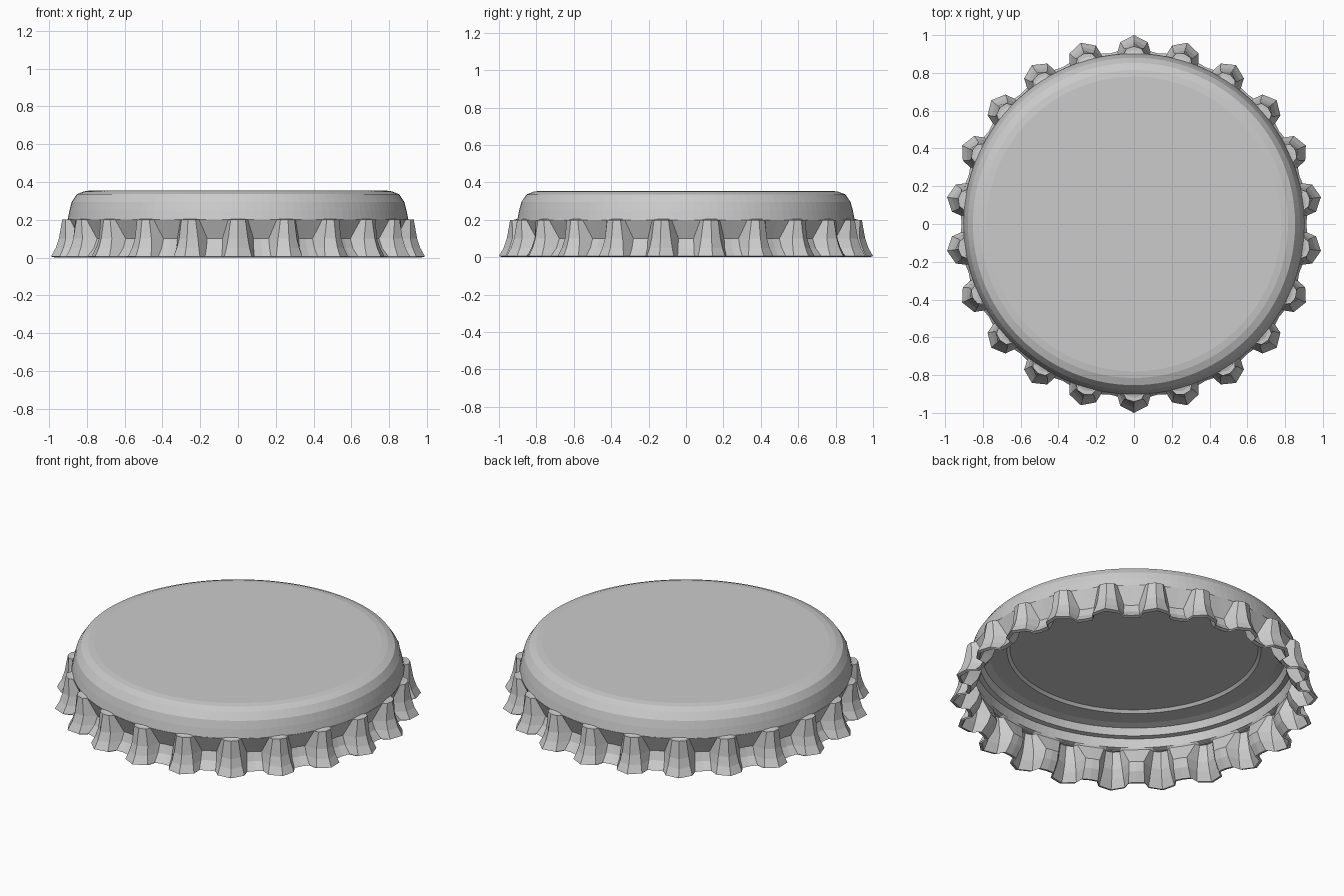
import bpy, bmesh, math

if "Cube" in bpy.data.objects:
    bpy.data.objects.remove(bpy.data.objects["Cube"])

TEETH = 22
STEP = 360 / TEETH
EVEN = (0, STEP / 6, STEP / 3, STEP / 2)


def round_ring(r, z):
    return [(r, d, z) for d in EVEN]


def pleat_ring(z, radii, b_deg, c_deg):
    # crest, crest edge, flank foot, valley centre
    return list(zip(radii, (0, b_deg, c_deg, STEP / 2), (z,) * 4))


def build_shell(name, rings):
    bm = bmesh.new()
    loops = []
    for half in rings:
        loop = []
        for t in range(TEETH):
            cols = [(r, d, z) for r, d, z in half]
            cols += [(r, STEP - d, z) for r, d, z in (half[2], half[1])]
            for r, d, z in cols:
                a = math.radians(-90 + t * STEP + d)
                loop.append(bm.verts.new((r * math.cos(a), r * math.sin(a), z)))
        loops.append(loop)
    n = len(loops[0])
    for lo, hi in zip(loops, loops[1:]):
        for i in range(n):
            j = (i + 1) % n
            bm.faces.new((lo[i], lo[j], hi[j], hi[i]))
    bm.faces.new(loops[0])
    bm.faces.new(loops[-1])
    bmesh.ops.recalc_face_normals(bm, faces=bm.faces)
    me = bpy.data.meshes.new(name)
    bm.to_mesh(me)
    bm.free()
    ob = bpy.data.objects.new(name, me)
    bpy.context.collection.objects.link(ob)
    return ob


# Outer dome, from the flat top down to the ledge above the pleats
dome = [(0.78, 0.355), (0.815, 0.35), (0.853, 0.335), (0.88, 0.295),
        (0.892, 0.25), (0.902, 0.2)]
# Flared pleats: height, radii of the four columns, angles of crest edge and foot
pleats = [(0.2, (0.94, 0.93, 0.906, 0.904), 2.4, 3.3),
          (0.1, (0.958, 0.93, 0.862, 0.858), 3.2, 5.5),
          (0.05, (0.975, 0.945, 0.88, 0.876), 3.7, 5.4),
          (0.006, (1.0, 0.966, 0.918, 0.912), 4.3, 5.4)]
# Underside: inner wall, small ledge and raised seal ring
inside = [(0.88, 0.21), (0.87, 0.26), (0.845, 0.265), (0.83, 0.305),
          (0.79, 0.315), (0.69, 0.315), (0.675, 0.33)]

rings = [round_ring(*p) for p in dome]
rings += [pleat_ring(*p) for p in pleats]
THICK = 0.02
for z, radii, b, c in reversed(pleats):
    zi = 0.0 if z < 0.01 else z
    rings.append(pleat_ring(zi, [r - THICK for r in radii], b, c))
rings += [round_ring(*p) for p in inside]
build_shell("crimped_cap", rings)
